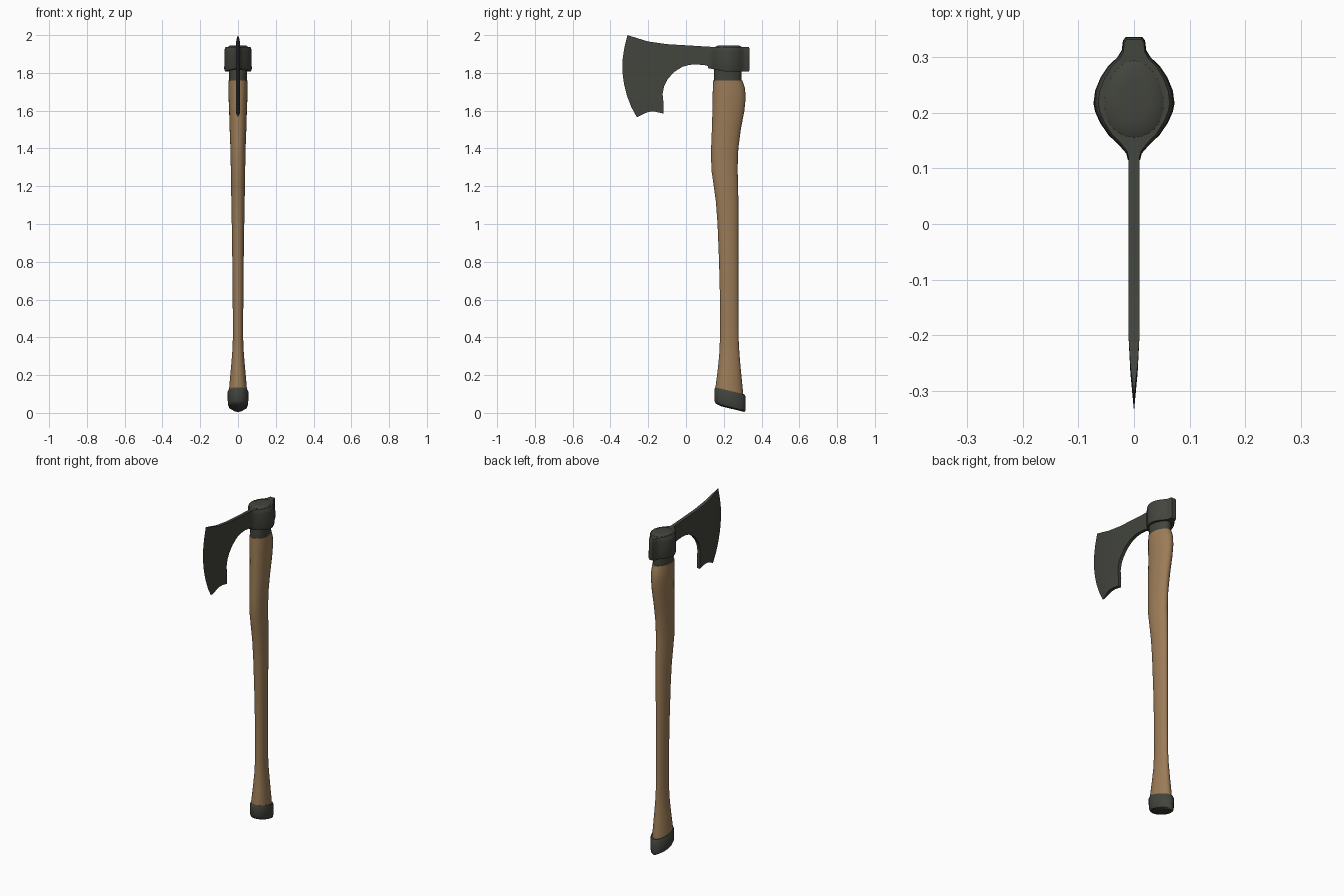
import bpy, bmesh, math

cube = bpy.data.objects.get("Cube")
if cube:
    bpy.data.objects.remove(cube, do_unlink=True)


def material(name, colour):
    m = bpy.data.materials.new(name)
    m.use_nodes = True
    m.diffuse_color = (*colour, 1)
    m.node_tree.nodes["Principled BSDF"].inputs["Base Color"].default_value = (*colour, 1)
    return m


wood = material("brown wood", (0.33, 0.20, 0.095))
iron = material("dark iron", (0.055, 0.058, 0.047))


def finish(name, bm, mat, angle=40):
    bmesh.ops.recalc_face_normals(bm, faces=bm.faces[:])
    mesh = bpy.data.meshes.new(name)
    bm.to_mesh(mesh)
    bm.free()
    mesh.materials.append(mat)
    obj = bpy.data.objects.new(name, mesh)
    bpy.context.collection.objects.link(obj)
    bpy.ops.object.select_all(action="DESELECT")
    obj.select_set(True)
    bpy.context.view_layer.objects.active = obj
    bpy.ops.object.shade_smooth_by_angle(angle=math.radians(angle))
    return obj


def skin(name, rings, mat):
    """Join closed rings of points into a capped tube."""
    bm = bmesh.new()
    loops = [[bm.verts.new(p) for p in ring] for ring in rings]
    n = len(loops[0])
    for a, b in zip(loops, loops[1:]):
        for i in range(n):
            j = (i + 1) % n
            bm.faces.new((a[i], a[j], b[j], b[i]))
    bm.faces.new(loops[0])
    bm.faces.new(loops[-1])
    return finish(name, bm, mat)


def oval(z, y0, y1, half_x, slope=0, sides=28):
    """Egg-shaped ring, slightly pointed at the back; slope tilts it along y."""
    mid, half_y = (y0 + y1) / 2, (y1 - y0) / 2
    ring = []
    for i in range(sides):
        a = math.tau * i / sides
        dy = half_y * math.sin(a)
        x = half_x * math.cos(a) * (1 - 0.12 * math.sin(a))
        ring.append((x, mid + dy, z + slope * dy))
    return ring


# Wooden haft: height, front edge, back edge, half width
haft = [(0.09, .153, .304, .049), (0.13, .155, .300, .047), (0.22, .167, .291, .039),
        (0.31, .176, .283, .031), (0.40, .180, .278, .027), (0.60, .180, .277, .028),
        (0.80, .175, .277, .030), (1.00, .167, .277, .033), (1.12, .158, .277, .035),
        (1.20, .147, .276, .037), (1.29, .134, .273, .038), (1.40, .133, .277, .040),
        (1.50, .137, .290, .044), (1.60, .140, .309, .047), (1.67, .141, .316, .050),
        (1.72, .142, .312, .051), (1.76, .144, .299, .050)]
skin("haft", [oval(*r) for r in haft], wood)

# Iron collar through the socket, domed on top
collar = [(1.74, .149, .293, .046), (1.80, .147, .294, .048), (1.92, .154, .296, .054),
          (1.938, .156, .294, .053), (1.944, .168, .282, .044), (1.946, .19, .26, .027)]
skin("collar", [oval(*r) for r in collar], iron)

# Slanted iron cap at the foot
foot = [(.020, .185, .310, .030), (.030, .158, .315, .048), (.046, .150, .316, .054),
        (.106, .150, .316, .055), (.117, .155, .309, .051)]
skin("foot_cap", [oval(*r, slope=-0.24) for r in foot], iron)

# Socket around the collar, running back into a square poll
side = [(.011, .115), (.014, .127), (.027, .142), (.046, .160), (.061, .182), (.070, .202),
        (.073, .217), (.070, .240), (.060, .264), (.046, .285), (.030, .300), (.022, .313),
        (.020, .330), (.015, .337)]
outline = side + [(-x, y) for x, y in reversed(side)]
levels = [(1.808, .93, .97), (1.820, 1, 1), (1.915, .98, 1), (1.931, .95, .99), (1.937, .88, .96)]
rings = []
for z, sx, sy in levels:
    lift = 0.2 if z < 1.85 else 0
    rings.append([(x * sx, .225 + (y - .225) * sy, z + lift * max(0, .2 - y)) for x, y in outline])
skin("socket", rings, iron)

# Bearded blade: a flat plate tapering to a curved cutting edge (y, z)
edge = [(-.31, 2.0), (-.327, 1.93), (-.337, 1.86), (-.336, 1.80), (-.328, 1.74),
        (-.313, 1.68), (-.29, 1.62), (-.26, 1.565)]
shoulder = [(-.20, 1.966 + (1.594 - 1.966) * i / 7) for i in range(8)]
middle = [((a + c) / 2, (b + d) / 2) for (a, b), (c, d) in zip(edge, shoulder)]
neck = [(-.165, 1.595), (-.12, 1.585), (-.119, 1.64), (-.124, 1.69), (-.116, 1.73),
        (-.098, 1.765), (-.065, 1.803), (-.02, 1.832), (.015, 1.842), (.05, 1.845),
        (.10, 1.841), (.15, 1.825), (.15, 1.937), (.05, 1.943), (-.10, 1.952)]

bm = bmesh.new()
tip = [bm.verts.new((0, y, z)) for y, z in edge]
walls = []
for s in (1, -1):
    mid = [bm.verts.new((s * .0065, y, z)) for y, z in middle]
    body = [bm.verts.new((s * .010, y, z)) for y, z in shoulder + neck]
    for i in range(7):
        bm.faces.new((tip[i], tip[i + 1], mid[i + 1], mid[i]))
        bm.faces.new((mid[i], mid[i + 1], body[i + 1], body[i]))
    bm.faces.new(body)
    # Rim from the lower tip round to the upper tip
    walls.append([mid[7]] + body[7:] + [body[0], mid[0]])
left, right = walls
for i in range(len(left) - 1):
    bm.faces.new((left[i], left[i + 1], right[i + 1], right[i]))
bm.faces.new((tip[7], left[0], right[0]))
bm.faces.new((tip[0], left[-1], right[-1]))
finish("blade", bm, iron, 30)
